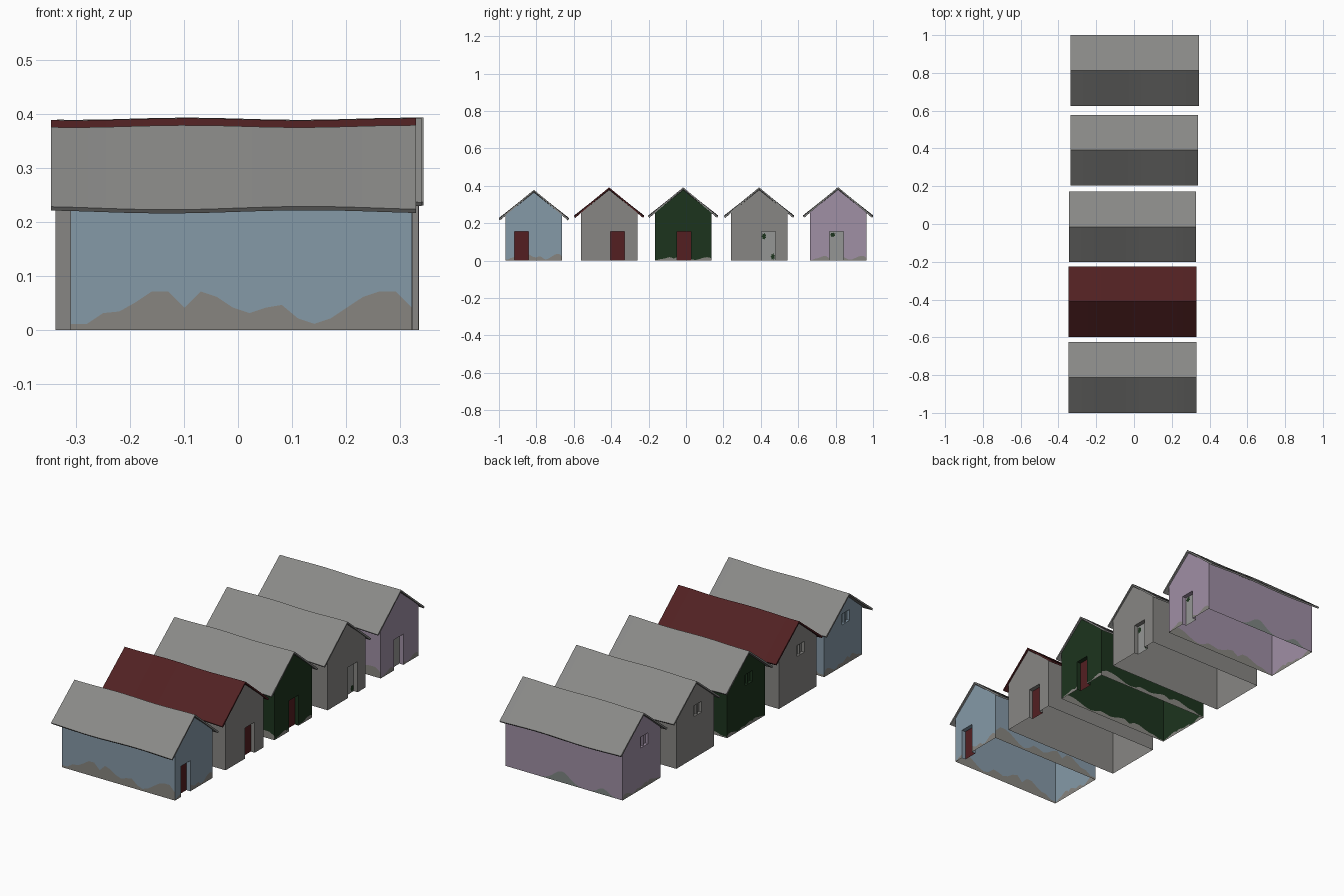
import bpy, bmesh, math

cube = bpy.data.objects.get("Cube")
if cube:
    bpy.data.objects.remove(cube, do_unlink=True)


def srgb(r, g, b):
    return tuple((c / 255) ** 2.2 for c in (r, g, b)) + (1,)


def material(name, color):
    m = bpy.data.materials.new(name)
    m.use_nodes = True
    m.diffuse_color = color
    node = next(n for n in m.node_tree.nodes if n.type == 'BSDF_PRINCIPLED')
    node.inputs["Base Color"].default_value = color
    node.inputs["Roughness"].default_value = 0.9
    return m


MATS = {name: material(name, color) for name, color in {
    "blue_plaster": srgb(132, 152, 166),
    "grey_plaster": srgb(134, 133, 130),
    "green_plaster": srgb(34, 55, 35),
    "lilac_plaster": srgb(158, 142, 163),
    "roof_grey": srgb(136, 136, 134),
    "roof_red": srgb(82, 38, 39),
    "door_red": srgb(84, 36, 38),
    "door_grey": srgb(148, 149, 147),
    "dirt_grey": srgb(134, 132, 127),
    "moss_grey": srgb(125, 133, 130),
}.items()}

# Dirt outline along a long wall, in hundredths
DIRT = [1, 1, 3, 3.3, 5, 7, 7, 4, 7, 6, 4, 3, 4, 4.5, 2, 1, 2, 4, 6, 7, 7, 4]
SLOPE = 0.81
HALF_ROOF, HALF_WALL = 0.187, 0.151


def dirt_height(t):
    f = max(0, min(1, t)) * (len(DIRT) - 1)
    i = min(int(f), len(DIRT) - 2)
    return (DIRT[i] + (DIRT[i + 1] - DIRT[i]) * (f - i)) / 100


def make_object(name, bm, mats):
    mesh = bpy.data.meshes.new(name)
    bmesh.ops.remove_doubles(bm, verts=bm.verts, dist=0.0002)
    bm.to_mesh(mesh)
    bm.free()
    for m in mats:
        mesh.materials.append(MATS[m])
    ob = bpy.data.objects.new(name, mesh)
    bpy.context.collection.objects.link(ob)
    return ob


def face(bm, pts, index=0):
    f = bm.faces.new([bm.verts.new(p) for p in pts])
    f.material_index = index


def wall(bm, place, us, top, dirt, flip, dirt_index=1, hole=None):
    """Wall of upright strips with a dirty foot and an optional opening."""
    for a, b in zip(us, us[1:]):
        def band(low, high, index):
            pts = [(a, low(a)), (b, low(b)), (b, high(b)), (a, high(a))]
            if flip:
                pts.reverse()
            face(bm, [place(u, z) for u, z in pts], index)
        ground = lambda u: 0
        inside = hole and hole[0] - 1e-6 <= a and b <= hole[1] + 1e-6
        if inside:
            low, high = hole[2:]
            if low > 0:
                band(ground, dirt, dirt_index)
                band(dirt, lambda u: low, 0)
            band(lambda u: high, top, 0)
        else:
            band(ground, dirt, dirt_index)
            band(dirt, top, 0)


def recess(bm, x, depth, hole, panel_index):
    """Jambs and back panel of an opening in a gable wall."""
    y0, y1, z0, z1 = hole
    ring = [(y0, z0), (y1, z0), (y1, z1), (y0, z1)]
    if depth > 0:
        ring.reverse()
    for (ya, za), (yb, zb) in zip(ring, ring[1:] + ring[:1]):
        if za == zb == 0:
            continue
        face(bm, [(x, ya, za), (x + depth, ya, za), (x + depth, yb, zb), (x, yb, zb)])
    face(bm, [(x + depth, y, z) for y, z in ring], panel_index)


def box(bm, x, y, z, sx, sy, sz):
    made = bmesh.ops.create_cube(bm, size=1)["verts"]
    for v in made:
        v.co = (x + v.co.x * sx, y + v.co.y * sy, z + v.co.z * sz)


def steps(a, b, n, extra=()):
    return sorted({round(a + (b - a) * i / n, 4) for i in range(n + 1)}
                  | {round(e, 4) for e in extra})


def house(name, yc, walls, roof, ridge, paint, tiles, door, door_paint, dirt_scale):
    x0, x1 = walls
    y0, y1 = yc - HALF_WALL, yc + HALF_WALL
    span = x1 - x0
    gable = lambda y: ridge - 0.011 - SLOPE * abs(y - yc)
    eave = lambda x: gable(y0)
    foot = lambda x: 0.001 + dirt_scale * dirt_height((x - x0) / span)
    side = lambda y: 0.001 + 0.5 * dirt_scale * dirt_height((y - y0) / (y1 - y0))
    back = foot
    if paint == "lilac_plaster":
        # Mossy mounds on the outermost back wall
        back = lambda x: (0.001 + 0.055 * math.exp(-((x - 0.02) / 0.06) ** 2)
                          + 0.03 * math.exp(-((x + 0.21) / 0.04) ** 2))

    # Walls
    bm = bmesh.new()
    xs = steps(x0, x1, 42)
    wall(bm, lambda u, z: (u, y0, z), xs, eave, foot, False)
    wall(bm, lambda u, z: (u, y1, z), xs, eave, back, True, 2)
    door_hole = (round(door, 4), round(door + 0.076, 4), 0, 0.155)
    wy = yc - 0.022
    win_hole = (round(wy - 0.03, 4), round(wy + 0.03, 4), 0.21, 0.265)
    wall(bm, lambda u, z: (x1, u, z), steps(y0, y1, 24, door_hole[:2] + (yc,)),
         gable, side, False, 1, door_hole)
    wall(bm, lambda u, z: (x0, u, z), steps(y0, y1, 24, win_hole[:2] + (yc,)),
         gable, side, True, 1, win_hole)
    recess(bm, x1, -0.022, door_hole, 3)
    recess(bm, x0, 0.015, win_hole, 0)
    make_object(name + "_walls", bm, [paint, "dirt_grey" if dirt_scale else paint,
                "moss_grey" if paint == "lilac_plaster" else
                ("dirt_grey" if dirt_scale else paint), door_paint])

    # Window bars
    bm = bmesh.new()
    box(bm, x0 + 0.01, wy, 0.2375, 0.01, 0.006, 0.055)
    make_object(name + "_window_bar", bm, [paint])

    # Slightly wavy roof
    bm = bmesh.new()
    rows = []
    for x in steps(roof[0], roof[1], 20):
        top = ridge + 0.002 * math.sin(15 * x + 3)
        low = ridge - SLOPE * HALF_ROOF + 0.003 * math.sin(12 * x)
        rows.append([bm.verts.new(p) for p in (
            (x, yc - HALF_ROOF, low), (x, yc, top), (x, yc + HALF_ROOF, low))])
    for r, s in zip(rows, rows[1:]):
        for k in range(2):
            bm.faces.new((r[k], s[k], s[k + 1], r[k + 1])).smooth = False
    ob = make_object(name + "_roof", bm, [tiles])
    thick = ob.modifiers.new("thickness", 'SOLIDIFY')
    thick.thickness = 0.009
    thick.offset = -1


def leaf_patch(name, x, y, z, ry, rz):
    """Thin ragged plate of moss on a door."""
    bm = bmesh.new()
    pts = []
    for i in range(14):
        a = math.tau * i / 14
        r = 1 if i % 2 else 0.65
        pts.append((x, y + ry * r * math.cos(a), z + rz * r * math.sin(a)))
    face(bm, pts)
    make_object(name, bm, ["green_plaster"])


house("blue_house", -0.813, (-0.31, 0.322), (-0.346, 0.33), 0.377,
      "blue_plaster", "roof_grey", -0.917, "door_red", 1)
house("red_roof_house", -0.411, (-0.338, 0.324), (-0.346, 0.33), 0.39,
      "grey_plaster", "roof_red", -0.405, "door_red", 0)
house("green_house", -0.015, (-0.325, 0.32), (-0.345, 0.327), 0.39,
      "green_plaster", "roof_grey", -0.048, "door_red", 0.5)
house("grey_house", 0.391, (-0.325, 0.334), (-0.335, 0.34), 0.39,
      "grey_plaster", "roof_grey", 0.403, "door_grey", 0)
house("lilac_house", 0.813, (-0.32, 0.335), (-0.335, 0.344), 0.391,
      "lilac_plaster", "roof_grey", 0.767, "door_grey", 0.7)

leaf_patch("grey_door_moss_top", 0.314, 0.417, 0.13, 0.013, 0.02)
leaf_patch("grey_door_moss_foot", 0.314, 0.464, 0.021, 0.013, 0.02)
leaf_patch("lilac_door_moss", 0.315, 0.785, 0.138, 0.015, 0.014)
